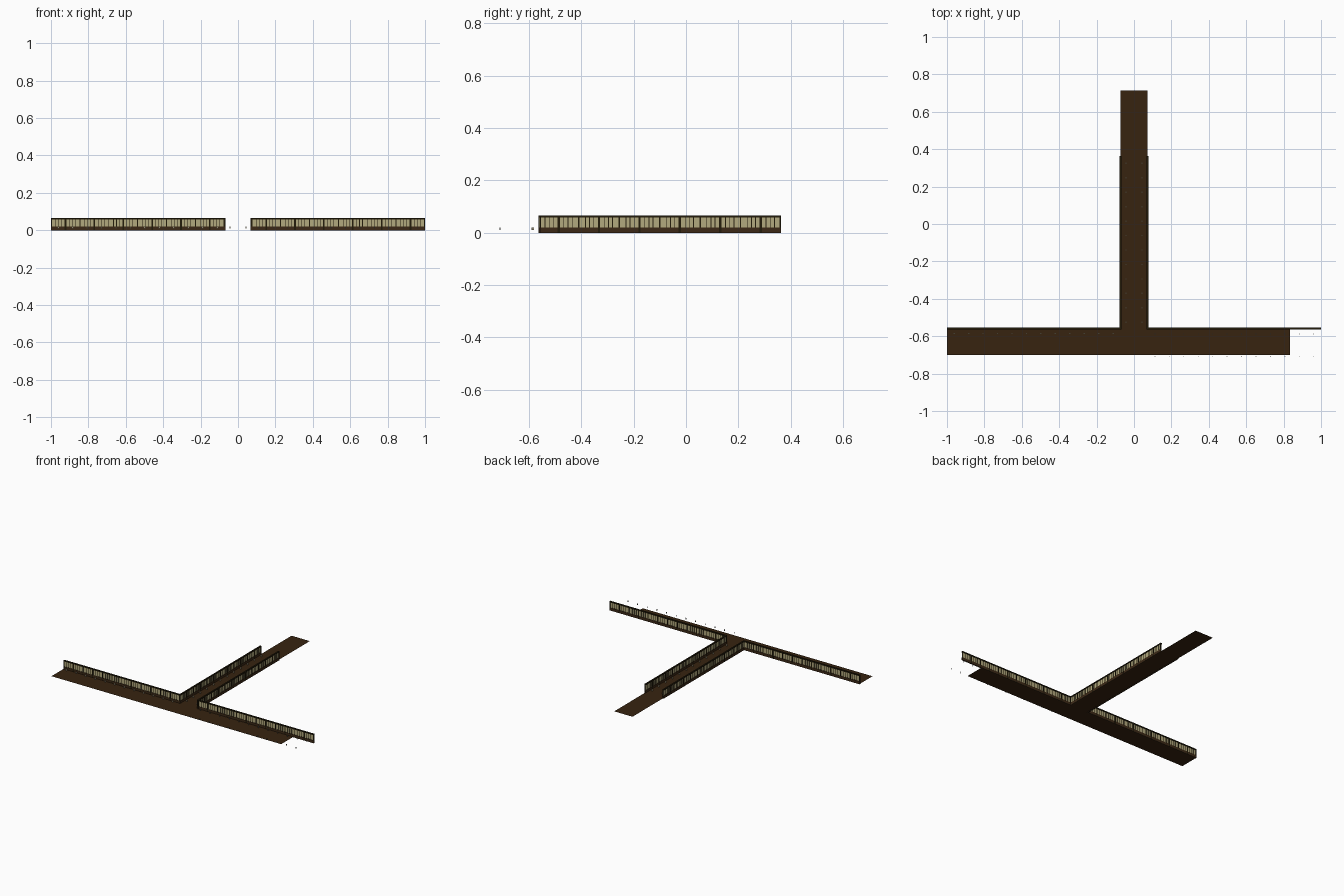
import bpy, bmesh
from mathutils import Matrix, Vector

if "Cube" in bpy.data.objects:
    bpy.data.objects.remove(bpy.data.objects["Cube"])


def mat(name, c):
    m = bpy.data.materials.new(name)
    m.diffuse_color = (*c, 1)
    m.use_nodes = True
    m.node_tree.nodes["Principled BSDF"].inputs["Base Color"].default_value = m.diffuse_color
    return m


DECK = mat("deck brown", (0.038, 0.017, 0.005))
BEAM = mat("beam brown", (0.045, 0.022, 0.008))
DARK = mat("dark rail", (0.016, 0.011, 0.003))
PANEL = mat("beige panel", (0.45, 0.40, 0.21))
PALE = mat("pale stud", (0.75, 0.65, 0.42))
GREY = mat("grey stud", (0.25, 0.25, 0.22))


def boxes(name, items, material):
    """One mesh from a list of (centre, size) boxes."""
    bm = bmesh.new()
    for c, s in items:
        m = Matrix.Translation(c) @ Matrix.Diagonal((*s, 1))
        bmesh.ops.create_cube(bm, size=1, matrix=m)
    me = bpy.data.meshes.new(name)
    bm.to_mesh(me)
    bm.free()
    me.materials.append(material)
    ob = bpy.data.objects.new(name, me)
    bpy.context.collection.objects.link(ob)
    return ob


def sheet(name, x0, x1, y0, y1, z):
    me = bpy.data.meshes.new(name)
    me.from_pydata([(x0, y0, z), (x1, y0, z), (x1, y1, z), (x0, y1, z)], [], [(0, 1, 2, 3)])
    me.materials.append(DECK)
    bpy.context.collection.objects.link(bpy.data.objects.new(name, me))


# thin decks: cross walkway and long walkway
sheet("cross_deck", -1, 0.835, -0.70, -0.558, 0.003)
sheet("long_deck", -0.073, 0.073, -0.558, 0.715, 0.003)

LENGTH, N = 0.927, 6
MOD = LENGTH / N


def railing(name, start, along_y):
    """Railing of six bays running in +x or +y from start."""
    def b(t, w, z0, z1, d):
        if along_y:
            return (Vector((start[0], start[1] + t, (z0 + z1) / 2)), (d, w, z1 - z0))
        return (Vector((start[0] + t, start[1], (z0 + z1) / 2)), (w, d, z1 - z0))
    mid = LENGTH / 2
    boxes(name + "_base_beam", [b(mid, LENGTH, 0, 0.02, 0.008)], BEAM)
    boxes(name + "_panel", [b(mid, LENGTH, 0.02, 0.059, 0.002)], PANEL)
    boxes(name + "_top_rail", [b(mid, LENGTH, 0.058, 0.066, 0.010)], DARK)
    bars = []
    for i in range(N):
        c = (i + 0.5) * MOD
        bars.append(b(c, 0.009, 0.001, 0.06, 0.0085))
        for o in (0.020, 0.036, 0.052):
            for s in (-1, 1):
                bars.append(b(c + s * o, 0.003, 0.018, 0.06, 0.005))
    for i in range(N + 1):
        t = min(max(i * MOD, 0.003), LENGTH - 0.003)
        bars.append(b(t, 0.005, 0.001, 0.06, 0.008))
    boxes(name + "_posts", bars, DARK)


railing("left_front_railing", (-1, -0.558), False)
railing("right_front_railing", (1 - LENGTH, -0.558), False)
railing("left_walk_railing", (-0.072, -0.564), True)
railing("right_walk_railing", (0.072, -0.564), True)

# rows of little studs, two per bay
steps = [(i + 0.5) * MOD / 2 for i in range(2 * N)]
Z = 0.015
boxes("walk_studs", [((s * 0.043, -0.564 + t, Z), (0.007, 0.007, 0.010)) for t in steps for s in (-1, 1)], PALE)
boxes("left_studs", [((-1 + t, -0.585, Z), (0.007, 0.007, 0.010)) for t in steps], PALE)
boxes("right_studs", [((1 - t, y, Z), (0.004, 0.004, 0.010)) for t in steps for y in (-0.588, -0.71)], GREY)
